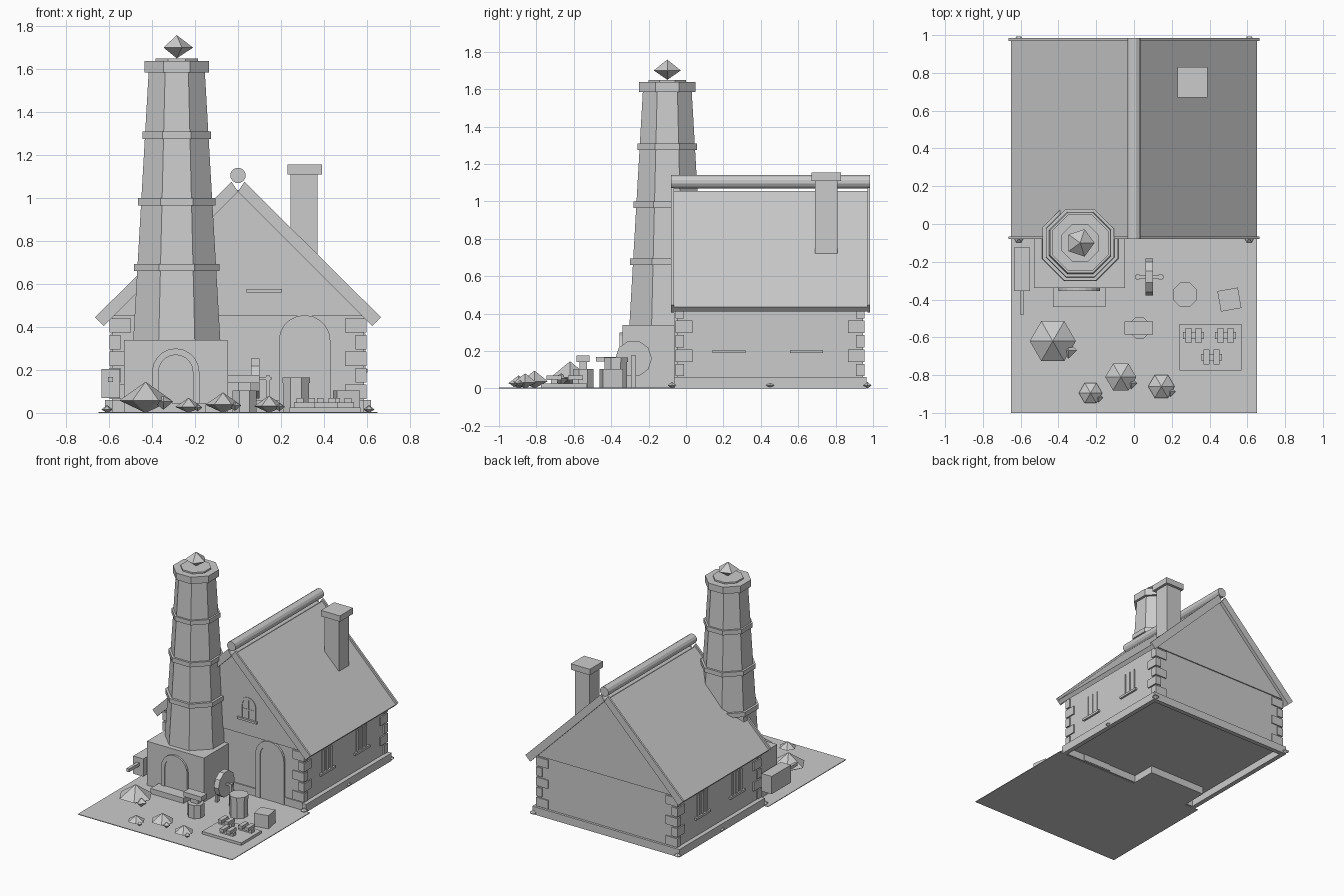
import bpy, bmesh, math
from mathutils import Matrix, Vector

cube = bpy.data.objects.get("Cube")
if cube:
    bpy.data.objects.remove(cube, do_unlink=True)

stone = bpy.data.materials.new("plain_grey")
stone.use_nodes = True
GREY = (0.6, 0.6, 0.6, 1)
stone.diffuse_color = GREY
stone.node_tree.nodes["Principled BSDF"].inputs["Base Color"].default_value = GREY


def add(name, bm):
    bmesh.ops.recalc_face_normals(bm, faces=bm.faces[:])
    mesh = bpy.data.meshes.new(name)
    bm.to_mesh(mesh)
    bm.free()
    mesh.materials.append(stone)
    ob = bpy.data.objects.new(name, mesh)
    bpy.context.collection.objects.link(ob)
    return ob


def box(name, x0, x1, y0, y1, z0, z1, turn=0):
    bm = bmesh.new()
    centre = Vector((x0 + x1, y0 + y1, z0 + z1)) / 2
    mat = (Matrix.Translation(centre) @ Matrix.Rotation(turn, 4, "Z")
           @ Matrix.Diagonal((x1 - x0, y1 - y0, z1 - z0, 1)))
    bmesh.ops.create_cube(bm, size=1, matrix=mat)
    return add(name, bm)


def prism(name, profile, y0, y1):
    """Extrude an x-z outline along y."""
    bm = bmesh.new()
    face = bm.faces.new([bm.verts.new((x, y0, z)) for x, z in profile])
    new = bmesh.ops.extrude_face_region(bm, geom=[face])["geom"]
    verts = [v for v in new if isinstance(v, bmesh.types.BMVert)]
    bmesh.ops.translate(bm, verts=verts, vec=(0, y1 - y0, 0))
    return add(name, bm)


def lathe(name, x, y, rings, sides=8, flat=True, matrix=None):
    """Stack of polygon rings (radius, z); zero radius makes a point."""
    bm = bmesh.new()
    phase = math.pi / sides if flat else 0
    grow = 1 / math.cos(math.pi / sides) if flat else 1
    loops = []
    for r, z in rings:
        if r == 0:
            loops.append([bm.verts.new((0, 0, z))] * sides)
        else:
            angles = [phase + math.tau * i / sides for i in range(sides)]
            loops.append([bm.verts.new((r * grow * math.cos(a), r * grow * math.sin(a), z))
                          for a in angles])
    for low, high in zip(loops, loops[1:]):
        for i in range(sides):
            j = (i + 1) % sides
            bm.faces.new(list(dict.fromkeys((low[i], low[j], high[j], high[i]))))
    if rings[0][0]:
        bm.faces.new(loops[0])
    if rings[-1][0]:
        bm.faces.new(loops[-1])
    bm.transform(Matrix.Translation((x, y, 0)) @ (matrix or Matrix()))
    return add(name, bm)


def arch(x, half, z0, top):
    """Round-headed outline."""
    spring = top - half
    curve = [(x + half * math.cos(math.pi * i / 10), spring + half * math.sin(math.pi * i / 10))
             for i in range(11)]
    return [(x - half, z0), (x + half, z0)] + curve


def arch_frame(name, x, outer, inner, z0, top, y0, y1):
    a, b = arch(x, outer, z0, top), arch(x, inner, z0, top - outer + inner)
    return prism(name, a[1:] + [a[0]] + [b[0]] + b[:1:-1] + [b[1]], y0, y1)


def gem(name, x, y, r, height, waist, sides=6, base=0):
    return lathe(name, x, y, [(0, base), (r, base + waist), (0, base + height)],
                 sides, flat=False)


# Yard and house body, raised on a hollow plinth
box("yard", -0.65, 0.65, -1, -0.06, 0, 0.005)
box("plinth_front", -0.585, 0.585, -0.055, -0.045, 0, 0.06)
box("plinth_back", -0.62, 0.62, 0.93, 0.965, 0, 0.06)
for s in (-1, 1):
    box("plinth_side", *sorted((s * 0.585, s * 0.62)), -0.065, 0.965, 0, 0.06)
box("walls", -0.587, 0.587, -0.047, 0.947, 0.055, 0.46)
prism("gables", [(-0.59, 0.45), (0.59, 0.45), (0, 1.035)], -0.055, 0.955)

# Corner stones, alternately long and short
for sx in (-1, 1):
    for front in (True, False):
        for i in range(5):
            wx, wy = (0.1, 0.045) if i % 2 == 0 else (0.05, 0.09)
            xs = sorted((sx * 0.597, sx * (0.597 - wx)))
            ys = (-0.055, -0.055 + wy) if front else (0.955 - wy, 0.955)
            z = 0.065 + i * 0.077
            box("corner_stone", *xs, *ys, z, z + 0.066)

# Roof slabs, edge boards and ridge roll
for s in (-1, 1):
    slab = [(s * 0.652, 0.434), (s * 0.03, 1.056), (0, 1.035), (s * 0.63, 0.41)]
    board = [(s * 0.665, 0.445), (s * 0.03, 1.075), (0, 1.03), (s * 0.625, 0.405)]
    prism("roof_slab", slab, -0.07, 0.975)
    for y in (-0.08, 0.97):
        prism("roof_edge_board", board, y, y + 0.015)
lathe("ridge_roll", 0, 0, [(0.035, -0.985), (0.035, 0.08)], 12,
      matrix=Matrix.Translation((0, 0, 1.105)) @ Matrix.Rotation(math.pi / 2, 4, "X"))

# Chimney
box("chimney", 0.245, 0.37, 0.69, 0.81, 0.72, 1.115)
box("chimney_cap", 0.23, 0.39, 0.67, 0.83, 1.11, 1.155)

# Front door and gable window
arch_frame("house_door_frame", 0.31, 0.12, 0.08, 0.005, 0.455, -0.063, -0.04)
prism("house_door", arch(0.31, 0.08, 0.005, 0.415), -0.057, -0.04)
arch_frame("gable_window_frame", 0.125, 0.065, 0.048, 0.575, 0.74, -0.06, -0.05)
box("gable_window_post", 0.12, 0.13, -0.058, -0.05, 0.575, 0.72)
box("gable_window_rail", 0.08, 0.17, -0.058, -0.05, 0.64, 0.65)
box("gable_window_sill", 0.04, 0.205, -0.07, -0.05, 0.56, 0.576)

# Barred side windows
for s in (-1, 1):
    for y in (0.23, 0.645):
        def side_box(name, depth, dy, half, z0, z1):
            xs = sorted((s * 0.58, s * depth))
            box(name, *xs, y + dy - half, y + dy + half, z0, z1)
        side_box("side_window_sill", 0.602, 0, 0.088, 0.188, 0.205)
        for dy in (-0.05, 0, 0.05):
            side_box("side_window_bar", 0.593, dy, 0.013, 0.205, 0.37)

# Tapered eight-sided tower
TX, TY = -0.285, -0.1
box("tower_base", -0.53, -0.048, -0.34, 0.14, 0, 0.34)
lathe("tower_shaft", TX, TY, [(0.203, 0.33), (0.13, 1.6)])
for z, r in ((0.66, 0.2), (0.965, 0.18), (1.275, 0.16), (1.585, 0.15)):
    lathe("tower_band", TX, TY, [(r, z), (r, z + (0.052 if z > 1.5 else 0.034))])
lathe("tower_top", TX, TY, [(0.1, 1.63), (0.1, 1.648)])
gem("tower_crystal", TX, TY, 0.076, 0.108, 0.05, 5, 1.65)
arch_frame("tower_door_frame", -0.29, 0.11, 0.08, 0.005, 0.3, -0.355, -0.33)
prism("tower_door", arch(-0.29, 0.08, 0.005, 0.27), -0.348, -0.33)
box("tower_step", -0.43, -0.15, -0.44, -0.33, 0, 0.045)

# Side trough with handle
box("trough", -0.635, -0.55, -0.355, -0.125, 0.07, 0.205)
box("trough_handle", -0.604, -0.582, -0.48, -0.35, 0.143, 0.167)

# Crystals in the yard, each with a shard
for x, y, r, h in ((-0.43, -0.62, 0.122, 0.145), (-0.07, -0.81, 0.082, 0.095),
                   (-0.23, -0.895, 0.062, 0.07), (0.145, -0.86, 0.07, 0.08)):
    gem("yard_crystal", x, y, r, h, h * 0.4)
    gem("crystal_shard", x + r * 0.68, y - r * 0.4, r * 0.37, h * 0.45, h * 0.26, 4, h * 0.1)

# Little crystals around the plinth
for x in (-0.61, 0.61):
    for y in (-0.075, 0.45, 0.97):
        gem("plinth_crystal", x, y, 0.026, 0.035, 0.016)

# Grindstone on two posts
lathe("grindstone", 0.08, -0.28, [(0.093, -0.02), (0.093, 0.02)], 10,
      matrix=Matrix.Translation((0, 0, 0.16)) @ Matrix.Rotation(math.pi / 2, 4, "Y"))
box("grindstone_axle", 0.005, 0.155, -0.288, -0.272, 0.152, 0.168)
for x in (0.02, 0.14):
    box("grindstone_post", x - 0.01, x + 0.01, -0.293, -0.267, 0, 0.175)

# Anvil on a stump
lathe("anvil_stump", 0.03, -0.55, [(0.055, 0), (0.055, 0.105)])
box("anvil_waist", 0, 0.06, -0.57, -0.53, 0.1, 0.145)
box("anvil_top", -0.05, 0.1, -0.585, -0.515, 0.14, 0.176)

# Barrel with a rim
lathe("barrel", 0.27, -0.375, [(0.06, 0), (0.06, 0.145)])
lathe("barrel_rim", 0.27, -0.375, [(0.064, 0.14), (0.064, 0.165)])

# Crate and pallet of stacked bars
box("crate", 0.45, 0.56, -0.455, -0.345, 0, 0.105, math.radians(10))
box("pallet", 0.24, 0.57, -0.775, -0.53, 0, 0.025)
for x, y in ((0.315, -0.59), (0.485, -0.59), (0.41, -0.705)):
    for dx in (-0.027, 0.027):
        box("metal_bar", x + dx - 0.016, x + dx + 0.016, y - 0.04, y + 0.04, 0.045, 0.07)
    box("cross_bar", x - 0.055, x + 0.055, y - 0.018, y + 0.018, 0.02, 0.05)
